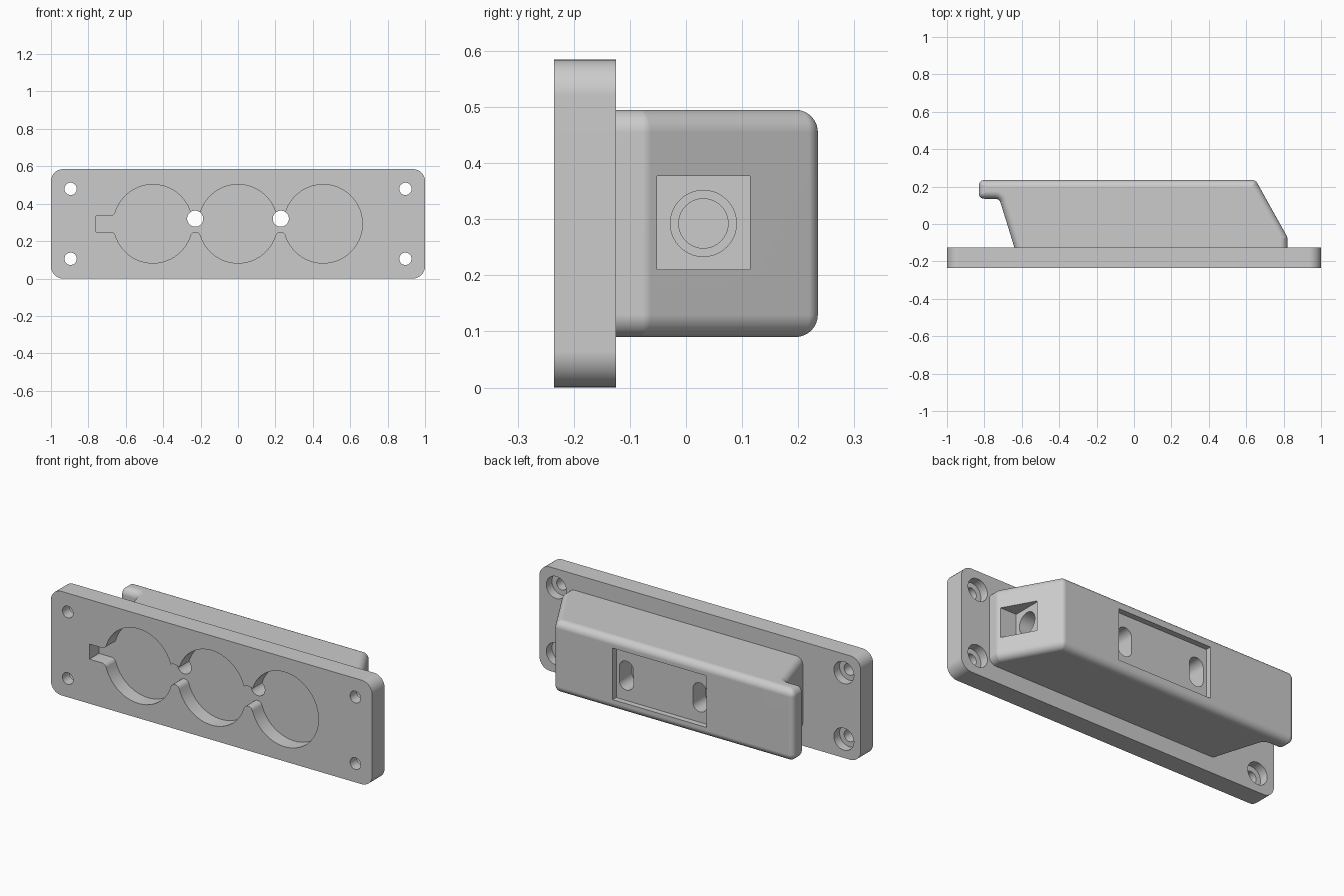
import bpy, bmesh, math
from mathutils import Vector

cube = bpy.data.objects.get("Cube")
if cube:
    bpy.data.objects.remove(cube, do_unlink=True)

MID = 0.2925                 # middle height of the whole part
FRONT, REAR = -0.235, -0.125  # flange faces
BACK = 0.235                 # back of the housing

grey = bpy.data.materials.new("grey plastic")
grey.use_nodes = True
grey.diffuse_color = (0.6, 0.6, 0.6, 1)
grey.node_tree.nodes["Principled BSDF"].inputs["Base Color"].default_value = (0.6, 0.6, 0.6, 1)


def loft(name, loops):
    """Closed solid skinned through equal-length loops of 3D points."""
    bm = bmesh.new()
    rings = [[bm.verts.new(p) for p in loop] for loop in loops]
    n = len(rings[0])
    for a, b in zip(rings, rings[1:]):
        for i in range(n):
            j = (i + 1) % n
            bm.faces.new((a[i], a[j], b[j], b[i]))
    bm.faces.new(rings[0])
    bm.faces.new(rings[-1])
    bmesh.ops.recalc_face_normals(bm, faces=bm.faces[:])
    mesh = bpy.data.meshes.new(name)
    bm.to_mesh(mesh)
    bm.free()
    mesh.materials.append(grey)
    obj = bpy.data.objects.new(name, mesh)
    bpy.context.collection.objects.link(obj)
    return obj


def prism_y(name, outline, y0, y1):
    return loft(name, [[(x, y, z) for x, z in outline] for y in (y0, y1)])


def prism_x(name, outline, x0, x1):
    return loft(name, [[(x, y, z) for y, z in outline] for x in (x0, x1)])


def arc(cx, cy, r, start, end, steps):
    return [(cx + r * math.cos(start + (end - start) * i / steps),
             cy + r * math.sin(start + (end - start) * i / steps)) for i in range(steps + 1)]


def circle(cx, cy, r):
    return arc(cx, cy, r, 0, math.tau, 40)[:-1]


def rect(x0, x1, y0, y1):
    return [(x0, y0), (x1, y0), (x1, y1), (x0, y1)]


def combine(target, other, operation):
    """Apply a boolean and remove the helper solid."""
    mod = target.modifiers.new("boolean", 'BOOLEAN')
    mod.operation, mod.solver, mod.object = operation, 'EXACT', other
    bpy.ops.object.select_all(action='DESELECT')
    bpy.context.view_layer.objects.active = target
    target.select_set(True)
    bpy.ops.object.modifier_apply(modifier=mod.name)
    bpy.data.objects.remove(other, do_unlink=True)


# Mounting flange with rounded corners
corner = 0.065
flange = []
for k, (sx, sz) in enumerate([(1, 1), (-1, 1), (-1, -1), (1, -1)]):
    flange += arc(sx * (1 - corner), MID + sz * (MID - corner), corner,
                  k * math.pi / 2, (k + 1) * math.pi / 2, 8)
body = prism_y("connector_housing", flange, FRONT, REAR)

# Housing plan: sloped end, flat back, overhanging lip, slanted inner wall
PLAN = [Vector(p + (0,)) for p in [
    (0.82, -0.14), (0.82, -0.07), (0.65, BACK), (-0.83, BACK),
    (-0.83, 0.135), (-0.72, 0.135), (-0.635, -0.14)]]
EDGE = 0.04


def plan_outline(inset):
    """Housing plan moved inward by inset, with its corners filleted."""
    n = len(PLAN)
    corners = []
    for i in range(n):
        d0 = (PLAN[i] - PLAN[i - 1]).normalized()
        d1 = (PLAN[(i + 1) % n] - PLAN[i]).normalized()
        # the edge on the flange stays in place
        o0 = 0 if i == 0 else inset
        o1 = 0 if i == n - 1 else inset
        turn = d0.x * d1.y - d0.y * d1.x
        dot = d0.dot(d1)
        corners.append((PLAN[i] + d0 * (o0 * dot - o1) / turn
                        + Vector((-d0.y, d0.x, 0)) * o0, turn))
    points = []
    for i, (c, turn) in enumerate(corners):
        if i in (0, n - 1):
            points.append(c)
            continue
        u = (corners[i - 1][0] - c).normalized()
        v = (corners[(i + 1) % n][0] - c).normalized()
        r = max(0.03 - inset, 0.002) if turn > 0 else 0.03 + inset
        half = u.angle(v) / 2
        centre = c + (u + v).normalized() * r / math.sin(half)
        t = r / math.tan(half)
        e0, e1 = c + u * t - centre, c + v * t - centre
        sweep = e0.angle(e1)
        for k in range(7):
            a = sweep * k / 6
            points.append(centre + (e0 * math.sin(sweep - a) + e1 * math.sin(a)) / math.sin(sweep))
    return points


# Rounded layers at the bottom and top of the housing
HALF = 0.2025
layers = []
for k in range(9):
    a = math.pi / 2 * k / 8
    layers.append((HALF - EDGE + EDGE * math.cos(a), EDGE * (1 - math.sin(a))))
levels = [(MID - h, d) for h, d in layers] + [(MID + h, d) for h, d in reversed(layers)]
housing = loft("housing", [[(p.x, p.y, z) for p in plan_outline(d)] for z, d in levels])
combine(body, housing, 'UNION')

# Front recess: three round pockets joined by a channel with filleted necks
R, H, STEP = 0.21, 0.0425, 0.455
F = ((STEP / 2) ** 2 + H ** 2 - R ** 2) / (2 * (R - H))
phi = math.atan2(H + F, STEP / 2)
upper = []
for cx in (STEP, 0, -STEP):
    first, last = cx > 0, cx < 0
    upper += arc(cx, 0, R, 0 if first else phi, math.pi - phi, 32)[:-1]
    neck = arc(cx - STEP / 2, H + F, F, -phi, -math.pi / 2 if last else phi - math.pi, 10)
    upper += neck if last else neck[:-1]
upper.append((-0.76, H))
outline = upper + [(x, -z) for x, z in reversed(upper[1:])]
recess = prism_y("recess", [(x, MID + z) for x, z in outline], FRONT - 0.1, FRONT + 0.085)
combine(body, recess, 'DIFFERENCE')

# Counterbored screw holes in the flange corners
for sx in (-1, 1):
    for sz in (-1, 1):
        x, z = sx * 0.895, MID + sz * 0.187
        combine(body, prism_y("screw_hole", circle(x, z, 0.033), -0.4, 0), 'DIFFERENCE')
        combine(body, prism_y("counterbore", circle(x, z, 0.062), REAR - 0.05, 0), 'DIFFERENCE')

# Shallow rectangular pocket in the back
combine(body, prism_y("back_pocket", rect(-0.292, 0.292, MID - 0.145, MID + 0.145),
                      BACK - 0.032, 0.4), 'DIFFERENCE')

# Slots in the back pocket, each with a round hole through to the front
for x in (-0.229, 0.229):
    slot = arc(x, 0.325, 0.044, 0, math.pi, 16) + arc(x, 0.25, 0.044, math.pi, math.tau, 16)
    combine(body, prism_y("slot", slot, 0.09, 0.4), 'DIFFERENCE')
    combine(body, prism_y("through_hole", circle(x, 0.32, 0.043), -0.4, 0.15), 'DIFFERENCE')

# Square pocket and stepped cable hole in the sloped end
combine(body, prism_x("end_pocket", rect(-0.052, 0.114, 0.21, 0.377), 0.71, 1.1), 'DIFFERENCE')
for r, depth in ((0.059, 0.6), (0.044, 0.4)):
    combine(body, prism_x("cable_hole", circle(0.031, MID, r), depth, 0.9), 'DIFFERENCE')

# Smooth fillets, crisp edges, flat large faces
bpy.ops.object.select_all(action='DESELECT')
body.select_set(True)
bpy.context.view_layer.objects.active = body
bpy.ops.object.shade_smooth_by_angle(angle=math.radians(28))
weighted = body.modifiers.new("weighted_normals", 'WEIGHTED_NORMAL')
weighted.keep_sharp = True
